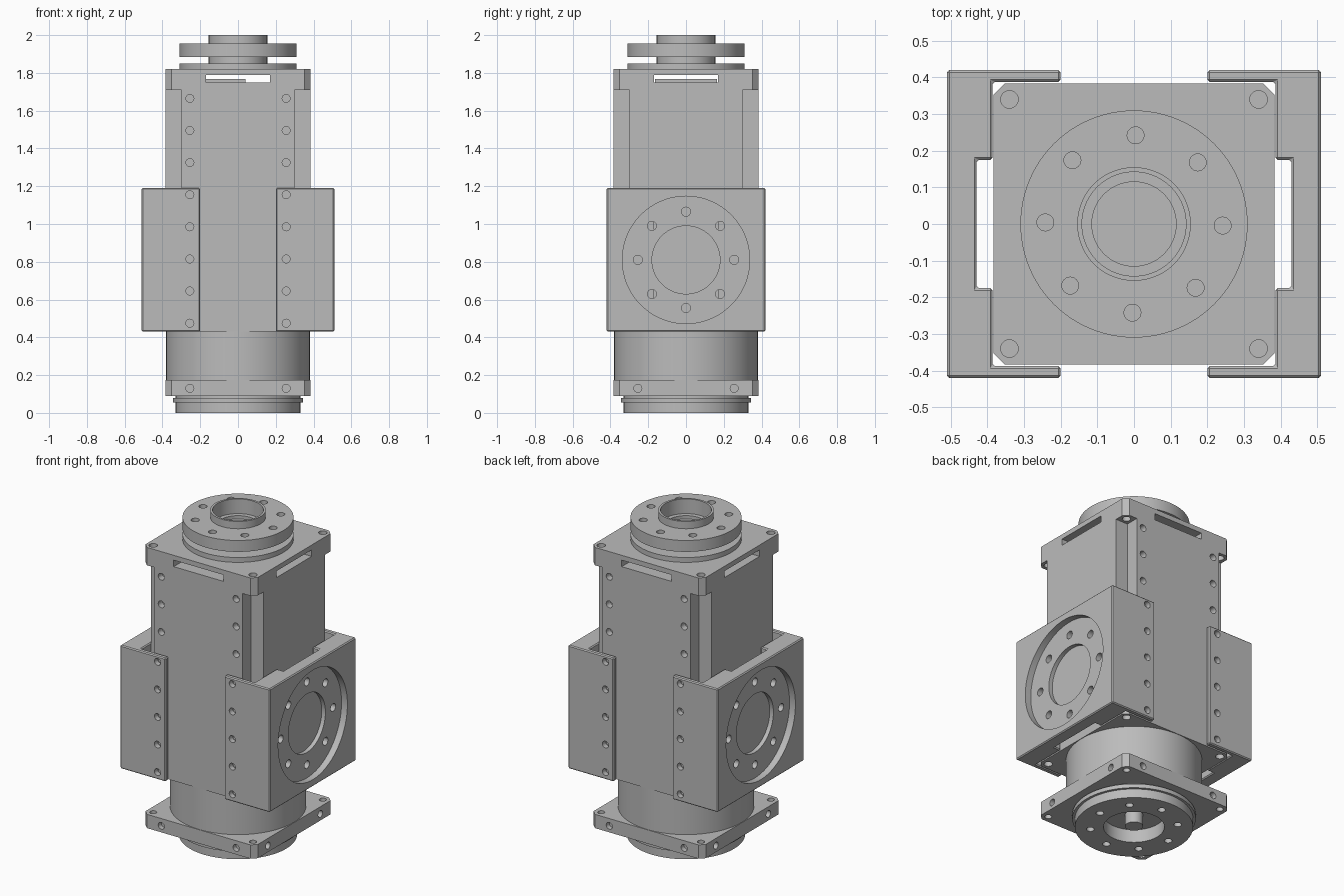
import bpy, bmesh
from math import pi, cos, sin, radians
from mathutils import Matrix, Vector

if "Cube" in bpy.data.objects:
    bpy.data.objects.remove(bpy.data.objects["Cube"], do_unlink=True)

metal = bpy.data.materials.new("grey metal")
metal.use_nodes = True
metal.diffuse_color = (0.5, 0.5, 0.5, 1)
metal.node_tree.nodes["Principled BSDF"].inputs["Base Color"].default_value = (0.5, 0.5, 0.5, 1)


def add_object(name, bm):
    bmesh.ops.recalc_face_normals(bm, faces=bm.faces)
    mesh = bpy.data.meshes.new(name)
    bm.to_mesh(mesh)
    bm.free()
    mesh.materials.append(metal)
    obj = bpy.data.objects.new(name, mesh)
    bpy.context.collection.objects.link(obj)
    return obj


def prism(name, outline, z0, z1, bevel=0):
    """Extrude a flat outline from z0 to z1."""
    bm = bmesh.new()
    face = bm.faces.new([bm.verts.new((x, y, z0)) for x, y in outline])
    new = bmesh.ops.extrude_face_region(bm, geom=[face])["geom"]
    bmesh.ops.translate(bm, vec=(0, 0, z1 - z0),
                        verts=[v for v in new if isinstance(v, bmesh.types.BMVert)])
    bmesh.ops.recalc_face_normals(bm, faces=bm.faces)
    if bevel:
        bmesh.ops.bevel(bm, geom=bm.edges[:], offset=bevel, segments=1, affect='EDGES')
    return add_object(name, bm)


def lathe(name, profile, steps=96):
    """Spin a closed (radius, z) profile about the z axis."""
    bm = bmesh.new()
    verts = [bm.verts.new((r, 0, z)) for r, z in profile]
    edges = [bm.edges.new(pair) for pair in zip(verts, verts[1:])]
    bmesh.ops.spin(bm, geom=verts + edges, cent=(0, 0, 0), axis=(0, 0, 1),
                   angle=2 * pi, steps=steps)
    bmesh.ops.remove_doubles(bm, verts=bm.verts, dist=0.0001)
    return add_object(name, bm)


def drills(points, radius, depth, axis, sides=24):
    """Separate cylinders centred on the points, joined in one cutter."""
    bm = bmesh.new()
    turn = Vector((0, 0, 1)).rotation_difference(Vector(axis)).to_matrix().to_4x4()
    for p in points:
        bmesh.ops.create_cone(bm, cap_ends=True, segments=sides, radius1=radius,
                              radius2=radius, depth=depth,
                              matrix=Matrix.Translation(p) @ turn)
    return add_object("cutter", bm)


def blocks(centres, size):
    bm = bmesh.new()
    for c in centres:
        bmesh.ops.create_cube(bm, size=1, matrix=Matrix.Translation(c) @ Matrix.Diagonal((*size, 1)))
    return add_object("cutter", bm)


def cut(obj, *cutters):
    for c in cutters:
        c.hide_render = True
        mod = obj.modifiers.new("cut", 'BOOLEAN')
        mod.operation, mod.solver, mod.object = 'DIFFERENCE', 'EXACT', c
    bpy.context.view_layer.update()
    mesh = bpy.data.meshes.new_from_object(obj.evaluated_get(bpy.context.evaluated_depsgraph_get()))
    obj.modifiers.clear()
    obj.data = mesh
    for c in cutters:
        bpy.data.objects.remove(c, do_unlink=True)


def corners(d, z):
    return [(x, y, z) for x in (-d, d) for y in (-d, d)]


def circle(radius, count, start=0):
    return [(radius * cos(start + 2 * pi * i / count), radius * sin(start + 2 * pi * i / count))
            for i in range(count)]


def chamfered_square(h, c):
    k = h - c
    return [(h, -k), (h, k), (k, h), (-k, h), (-h, k), (-h, -k), (-k, -h), (k, -h)]


HOLE = 0.021
rows = [0.475 + 0.17 * i for i in range(8)]
parts = []

# Square body with notched corners, crossed slots and screw holes
body = prism("square_body", chamfered_square(0.383, 0.03), 0.43, 1.82)
cut(body,
    blocks(corners(0.4, 1.125), (0.2, 0.2, 1.17)),
    blocks([(0, 0, 1.77)], (1, 0.34, 0.04)),
    blocks([(0, 0, 1.77)], (0.34, 1, 0.04)),
    drills([(x, y, z) for x in (-0.255, 0.255) for y in (-0.383, 0.383) for z in rows],
           HOLE, 0.08, (0, 1, 0)),
    drills(corners(0.34, 1.77), 0.024, 0.2, (0, 0, 1)),
    drills(corners(0.34, 0.43), 0.024, 0.1, (0, 0, 1)))
parts.append(body)

# Board lying inside the slots
board = blocks([(-0.065, 0, 1.758)], (0.21, 0.33, 0.02))
board.name = "inner_board"
parts.append(board)

# Side brackets: channels with a round recess and a ring of holes
half = [(0.51, 0.42), (0.2, 0.42), (0.2, 0.388), (0.386, 0.388), (0.386, 0.175), (0.43, 0.175)]
channel = half + [(x, -y) for x, y in reversed(half)]
for name, angle in (("left_bracket", 0), ("right_bracket", pi)):
    bracket = prism(name, channel, 0.43, 1.19, bevel=0.006)
    cut(bracket,
        drills([(0.52, 0, 0.81)], 0.337, 0.1, (1, 0, 0), 96),
        drills([(0.52, 0, 0.81)], 0.18, 0.15, (1, 0, 0), 64),
        drills([(0.47, y, 0.81 + z) for y, z in circle(0.255, 8)], 0.024, 0.08, (1, 0, 0)),
        drills([(0.255, y, z) for y in (-0.4, 0.4) for z in rows[:5]], HOLE, 0.1, (0, 1, 0)))
    bracket.data.transform(Matrix.Rotation(angle, 4, 'Z'))
    parts.append(bracket)

# Round neck and square base plate
parts.append(lathe("lower_neck", [(0, 0.17), (0.38, 0.17), (0.38, 0.431), (0, 0.431)]))
plate = prism("base_plate", chamfered_square(0.383, 0.03), 0.09, 0.175)
sides = [(x, y, 0.13) for x in (-0.255, 0.255) for y in (-0.383, 0.383)]
cut(plate,
    drills(sides, HOLE, 0.06, (0, 1, 0)),
    drills([(y, x, z) for x, y, z in sides], HOLE, 0.06, (1, 0, 0)),
    drills(corners(0.34, 0.13), 0.02, 0.2, (0, 0, 1)))
parts.append(plate)

# Bottom flange with a bore and a central shaft
bottom = lathe("bottom_flange", [(0, 0.08), (0.17, 0.08), (0.17, 0), (0.33, 0), (0.33, 0.055),
                                 (0.345, 0.055), (0.345, 0.08), (0.33, 0.08), (0.33, 0.095), (0, 0.095)])
cut(bottom, drills([(x, y, 0) for x, y in circle(0.245, 8, radians(-1))], 0.022, 0.08, (0, 0, 1)))
parts.append(bottom)
parts.append(lathe("bottom_shaft", [(0, 0.005), (0.05, 0.005), (0.05, 0.085), (0, 0.085)], 32))

# Top flange with neck, hollow hub and holes
top = lathe("top_flange", [(0, 1.815), (0.31, 1.815), (0.31, 1.85), (0.155, 1.85), (0.155, 1.885),
                           (0.31, 1.885), (0.31, 1.955), (0.155, 1.955), (0.155, 2), (0.142, 2),
                           (0.142, 1.91), (0.115, 1.91), (0.115, 1.89), (0, 1.89)])
cut(top, drills([(x, y, 1.94) for x, y in circle(0.242, 8, radians(-1))], 0.023, 0.16, (0, 0, 1)))
parts.append(top)

# Smooth round surfaces, keep edges sharp
bpy.ops.object.select_all(action='DESELECT')
for obj in parts:
    obj.select_set(True)
bpy.context.view_layer.objects.active = body
bpy.ops.object.shade_smooth_by_angle(angle=radians(30))
